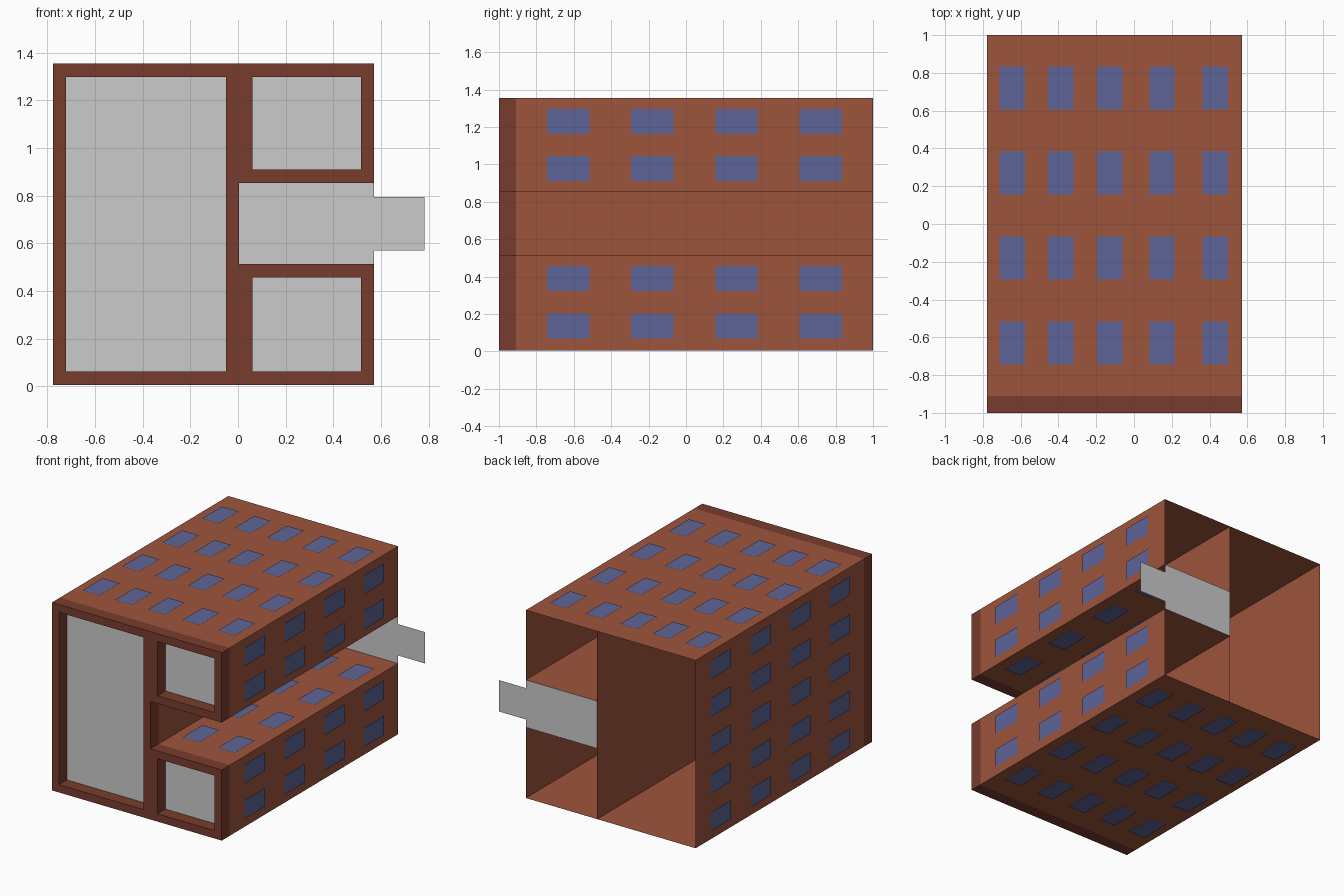
import bpy

if "Cube" in bpy.data.objects:
    bpy.data.objects.remove(bpy.data.objects["Cube"])


def material(name, rgb):
    m = bpy.data.materials.new(name)
    m.diffuse_color = (*rgb, 1)
    m.use_nodes = True
    m.node_tree.nodes["Principled BSDF"].inputs["Base Color"].default_value = m.diffuse_color
    return m


BRICK = material("brick", (0.34, 0.09, 0.045))
TRIM = material("dark_trim", (0.19, 0.045, 0.026))
GLASS = material("window_blue", (0.11, 0.13, 0.31))

# Overall layout
L, M, R = -0.777, 0.005, 0.571            # left wall, partition, right wall
Z0, Z1, Z2, Z3 = 0.006, 0.513, 0.853, 1.354   # floor, notch bottom, notch top, roof
FRONT, PANEL, BACK = -1.0, -0.91, 1.0
RIM, GAP = 0.056, 0.006


def build(name, verts, faces, mat=None):
    me = bpy.data.meshes.new(name)
    me.from_pydata(verts, [], faces)
    if mat:
        me.materials.append(mat)
    ob = bpy.data.objects.new(name, me)
    bpy.context.collection.objects.link(ob)
    return ob


def loop(x0, x1, z0, z1, y):
    return [(x0, y, z0), (x1, y, z0), (x1, y, z1), (x0, y, z1)]


def bridge(rings, sides):
    # sides: 0 bottom, 1 right, 2 top, 3 left
    return [(r * 4 + i, r * 4 + (i + 1) % 4, r * 4 + 4 + (i + 1) % 4, r * 4 + 4 + i)
            for r in range(rings - 1) for i in sides]


def block(name, x0, x1, z0, z1, shared_left):
    outer = (x0, x1, z0, z1)
    inner = (x0 + RIM, x1 - RIM, z0 + RIM, z1 - RIM)
    sides = (0, 1, 2) if shared_left else (0, 1, 2, 3)
    # Walls, open at the back
    build(name + "_walls", loop(*outer, PANEL) + loop(*outer, BACK),
          bridge(2, sides), BRICK)
    # Front frame: recess sides, front rim, outer band
    rings = loop(*inner, PANEL) + loop(*inner, FRONT) + loop(*outer, FRONT) + loop(*outer, PANEL)
    faces = bridge(3, range(4)) + [tuple(v + 8 for v in f) for f in bridge(2, sides)]
    build(name + "_frame", rings, faces, TRIM)
    # Recessed grey front panel
    build(name + "_panel", loop(*inner, PANEL), [(0, 1, 2, 3)])


block("main", L, M, Z0, Z3, False)
block("lower_wing", M, R, Z0, Z1, True)
block("upper_wing", M, R, Z2, Z3, True)

# Grey plate closing the notch at the back, with its projecting tab
tab = [(M, Z1), (R, Z1), (R, 0.57), (0.783, 0.57),
       (0.783, 0.795), (R, 0.795), (R, Z2), (M, Z2)]
build("back_plate", [(x, BACK, z) for x, z in tab], [tuple(range(8))])

# Windows: flat panes just off each wall
YS = (-0.63, -0.18, 0.27, 0.72)
XS = (-0.645, -0.388, -0.128, 0.148, 0.43)
HY, HS = 0.113, 0.067


def windows(name, axis, level, rows, sign):
    verts, faces = [], []
    for y in YS:
        for r in rows:
            n = len(verts)
            for dy, ds in ((-HY, -HS), (HY, -HS), (HY, HS), (-HY, HS)):
                verts.append((level, y + dy, r + ds) if axis == "x"
                             else (r + ds, y + dy, level))
            f = (n, n + 1, n + 2, n + 3)
            # y-z order points to +x, y-x order points to -z
            keep = (sign > 0) == (axis == "x")
            faces.append(f if keep else f[::-1])
    build(name, verts, faces, GLASS)


windows("roof_windows", "z", Z3 + GAP, XS, 1)
windows("underside_windows", "z", Z0 - GAP, XS, -1)
windows("notch_floor_windows", "z", Z1 + GAP, XS[3:], 1)
windows("notch_ceiling_windows", "z", Z2 - GAP, XS[3:], -1)
windows("right_windows", "x", R + GAP, (0.135, 0.39, 0.977, 1.23), 1)
windows("left_windows", "x", L - GAP, (0.135, 0.405, 0.68, 0.955, 1.225), -1)
